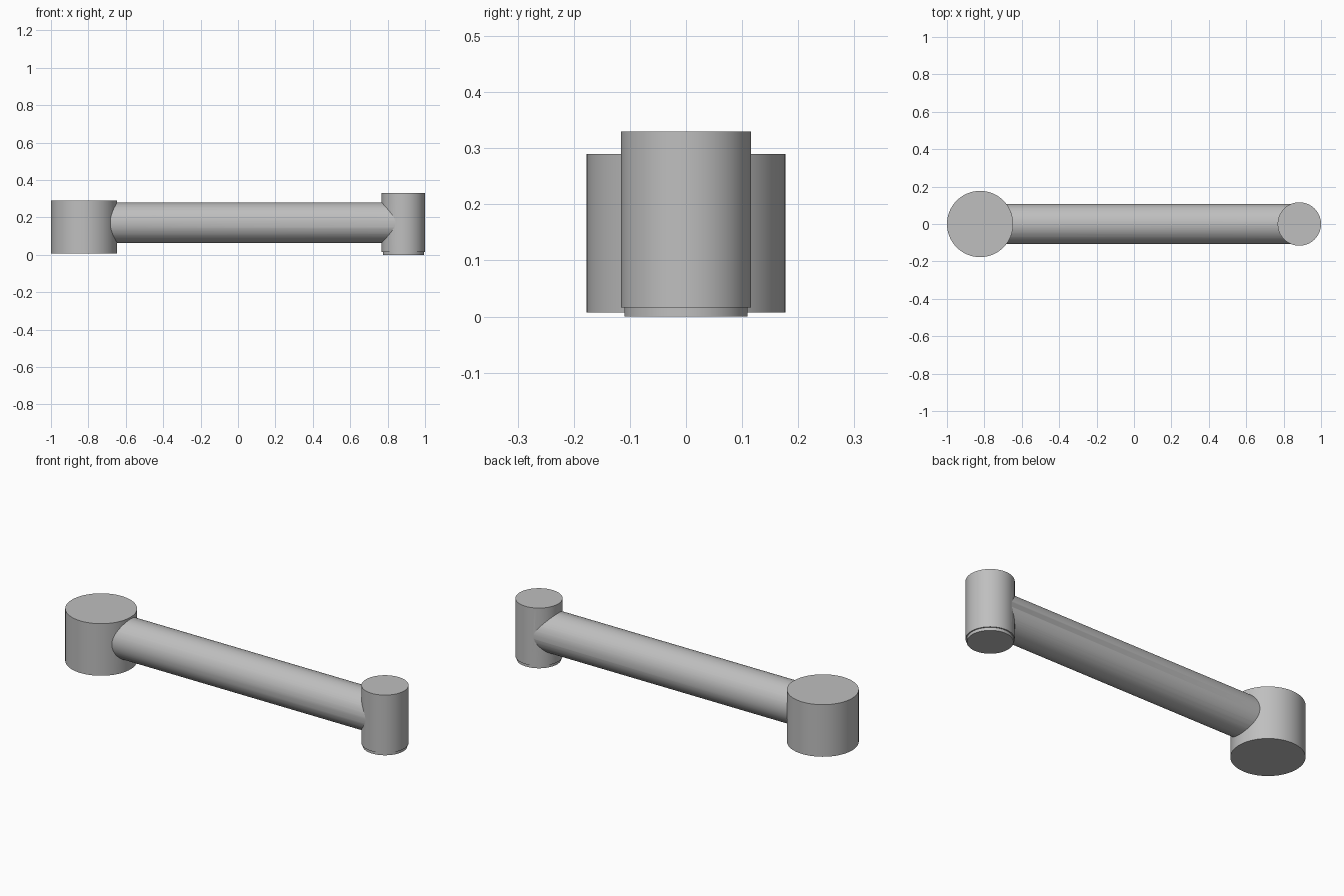
import bpy
import math
from mathutils import Matrix, Vector

cube = bpy.data.objects.get("Cube")
if cube:
    bpy.data.objects.remove(cube, do_unlink=True)

# Single plain grey
grey = bpy.data.materials.new("plain_grey")
grey.use_nodes = True
color = (0.52, 0.52, 0.52, 1)
grey.diffuse_color = color
grey.node_tree.nodes["Principled BSDF"].inputs["Base Color"].default_value = color


def rod(name, start, end, radius):
    """Capped smooth cylinder between two points."""
    a, b = Vector(start), Vector(end)
    axis = b - a
    bpy.ops.mesh.primitive_cylinder_add(vertices=64, radius=radius, depth=axis.length)
    ob = bpy.context.object
    ob.name = ob.data.name = name
    ob.data.transform(axis.to_track_quat("Z", "Y").to_matrix().to_4x4())
    ob.location = (a + b) / 2
    ob.data.materials.append(grey)
    bpy.ops.object.shade_smooth_by_angle(angle=math.radians(30))
    return ob


def fuse(target, other):
    """Union another part into the target, then drop it."""
    mod = target.modifiers.new("fuse", "BOOLEAN")
    mod.operation = "UNION"
    mod.solver = "EXACT"
    mod.object = other
    bpy.context.view_layer.objects.active = target
    bpy.ops.object.modifier_apply(modifier=mod.name)
    bpy.data.objects.remove(other, do_unlink=True)


BIG_X, PIN_X, BAR_Z = -0.823, 0.884, 0.172

# Wide hub at one end, narrow pin with a small foot step at the other
hub = rod("wide_hub", (BIG_X, 0, 0.007), (BIG_X, 0, 0.29), 0.177)
pin = rod("narrow_pin", (PIN_X, 0, 0.016), (PIN_X, 0, 0.33), 0.116)
foot = rod("pin_foot", (PIN_X, 0, 0), (PIN_X, 0, 0.05), 0.11)

# Round bar joining both ends, welded into one link
bar = rod("link_arm", (BIG_X, 0, BAR_Z), (PIN_X, 0, BAR_Z), 0.108)
for part in (hub, pin, foot):
    fuse(bar, part)
bpy.context.view_layer.objects.active = bar
bar.select_set(True)
bpy.ops.object.shade_smooth_by_angle(angle=math.radians(30))
